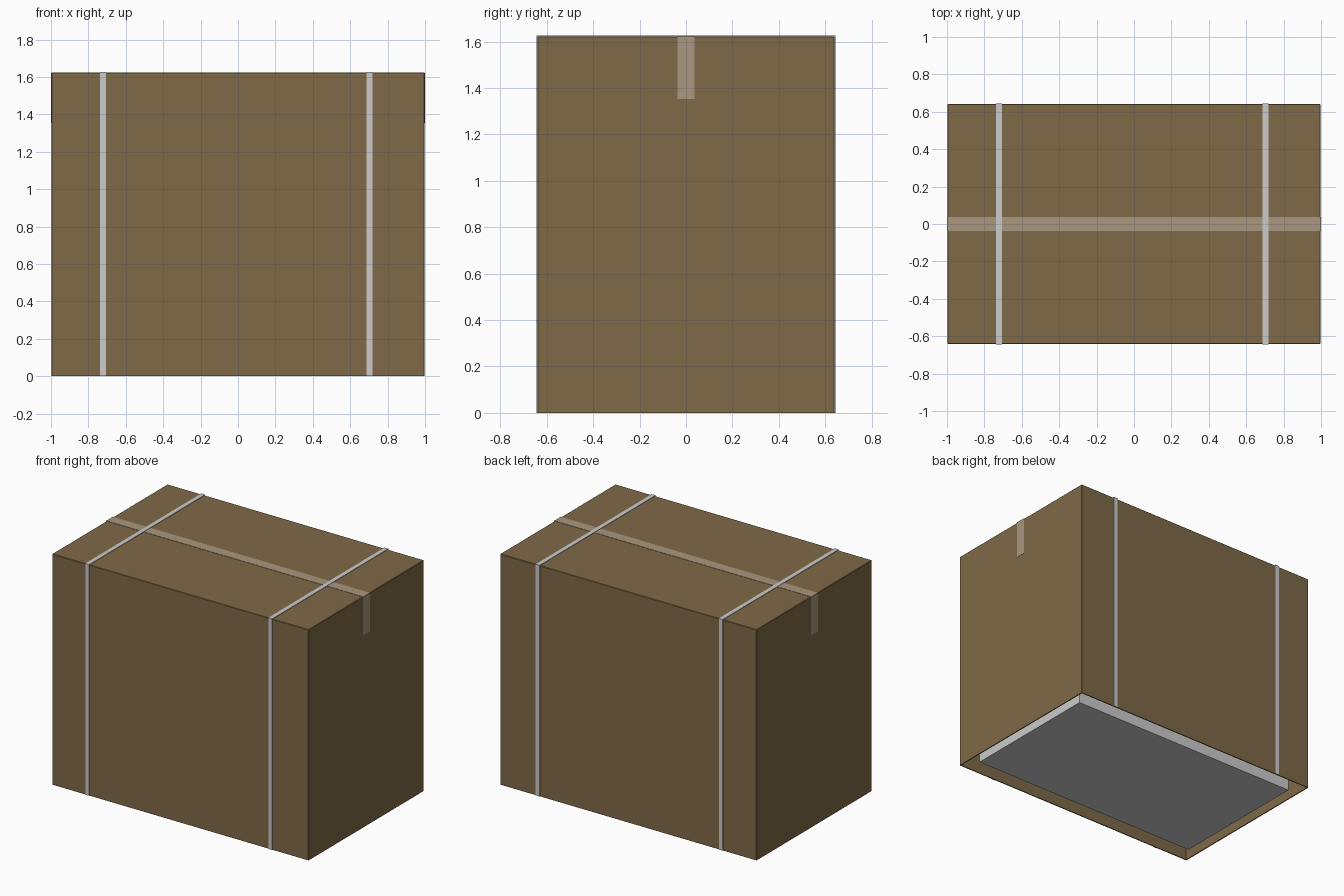
import bpy, bmesh

if "Cube" in bpy.data.objects:
    bpy.data.objects.remove(bpy.data.objects["Cube"])

def material(name, rgb):
    m = bpy.data.materials.new(name)
    m.diffuse_color = (*rgb, 1)
    m.use_nodes = True
    m.node_tree.nodes["Principled BSDF"].inputs["Base Color"].default_value = m.diffuse_color
    return m

def finish(name, bm, mat=None):
    bmesh.ops.recalc_face_normals(bm, faces=bm.faces)
    me = bpy.data.meshes.new(name)
    bm.to_mesh(me)
    bm.free()
    ob = bpy.data.objects.new(name, me)
    bpy.context.collection.objects.link(ob)
    if mat:
        me.materials.append(mat)
    return ob

def box(name, lo, hi, mat=None, open_bottom=False):
    bm = bmesh.new()
    bmesh.ops.create_cube(bm, size=1)
    for v in bm.verts:
        for i in range(3):
            v.co[i] = lo[i] if v.co[i] < 0 else hi[i]
    ob = finish(name, bm, mat)
    if open_bottom:
        bm = bmesh.new()
        bm.from_mesh(ob.data)
        low = min(bm.faces, key=lambda f: f.calc_center_median().z)
        bmesh.ops.delete(bm, geom=[low], context='FACES_ONLY')
        bm.to_mesh(ob.data)
        bm.free()
    return ob

def band(name, half, top, low, thick, centre, width, along, mat=None):
    """Closed U-shaped strip folded over the top; along is 0 for x, 1 for y."""
    i = half
    o = half + thick
    prof = [(-o, low), (-o, top + thick), (o, top + thick), (o, low),
            (i, low), (i, top), (-i, top), (-i, low)]
    bm = bmesh.new()
    rings = []
    for side in (centre - width / 2, centre + width / 2):
        rings.append([bm.verts.new((p, side, z) if along == 0 else (side, p, z))
                      for p, z in prof])
    n = len(prof)
    for k in range(n):
        j = (k + 1) % n
        bm.faces.new((rings[0][k], rings[0][j], rings[1][j], rings[1][k]))
    for r in rings:
        for q in ((0, 1, 6, 7), (1, 2, 5, 6), (2, 3, 4, 5)):
            bm.faces.new([r[k] for k in q])
    return finish(name, bm, mat)

W, D, H = 0.998, 0.641, 1.623
card = material("cardboard", (0.212, 0.144, 0.061))
tape = material("packing_tape", (0.397, 0.31, 0.209))

# Cardboard carton with thin walls and slightly soft edges, open at the bottom
carton = box("carton", (-W, -D, 0), (W, D, H), card, open_bottom=True)
bev = carton.modifiers.new("soft_edges", 'BEVEL')
bev.width = 0.003
bev.segments = 1
sol = carton.modifiers.new("card_thickness", 'SOLIDIFY')
sol.thickness = 0.008
sol.offset = -1

# Tape along the top and down both ends
band("packing_tape", W, H, 1.353, 0.002, 0.0, 0.073, 0, tape)

# Straps over the top and down front and back
for x, side in ((-0.722, "left"), (0.703, "right")):
    band(side + "_strap", D, H, 0.0, 0.004, x, 0.03, 1)

# Packed appliance inside, visible from below
box("packed_appliance", (-0.92, -0.525, 0.003), (0.92, 0.525, 1.52))
